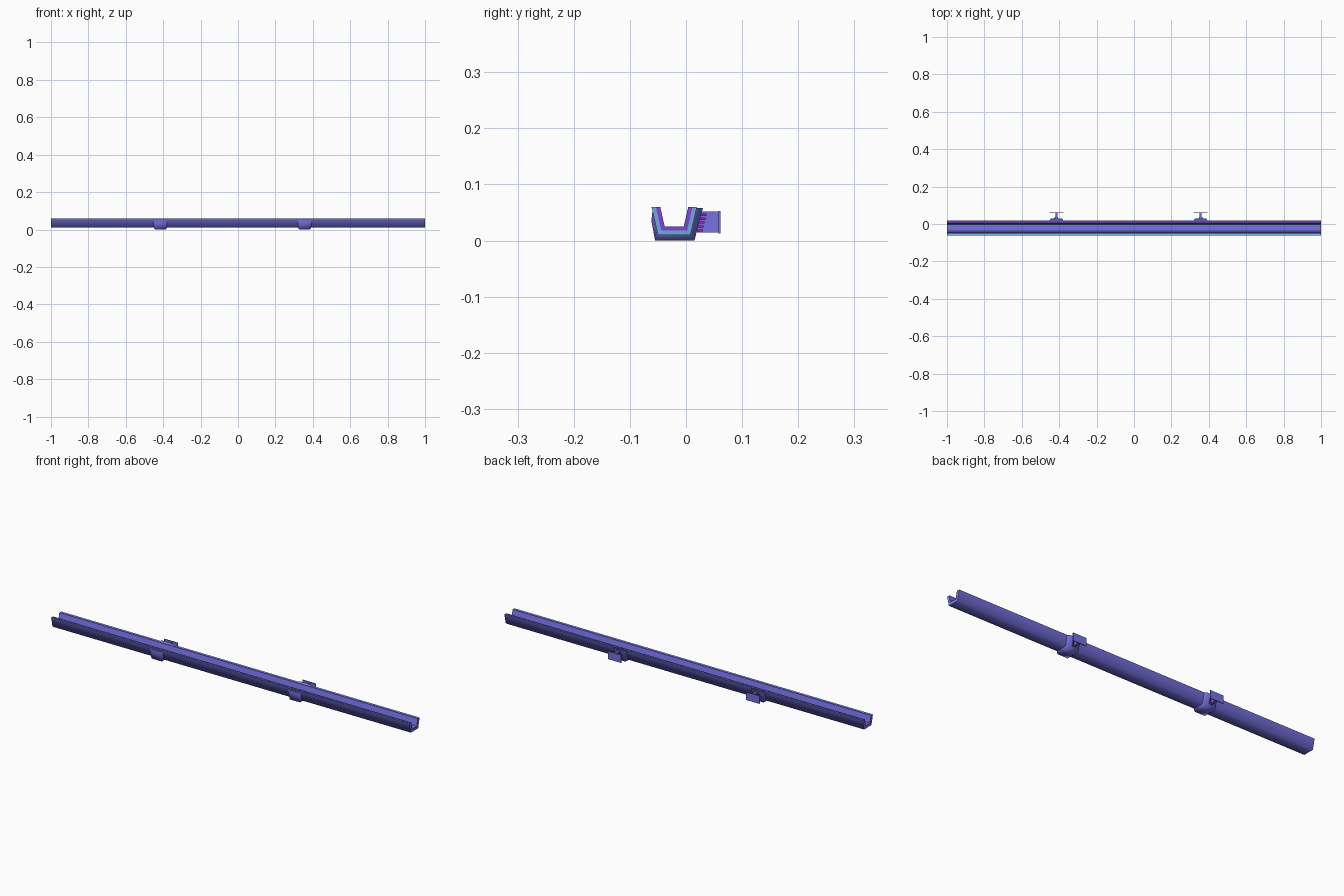
import bpy, bmesh, math

if "Cube" in bpy.data.objects:
    bpy.data.objects.remove(bpy.data.objects["Cube"])


def material(name, rgb):
    m = bpy.data.materials.new(name)
    m.diffuse_color = (*rgb, 1)
    m.use_nodes = True
    m.node_tree.nodes["Principled BSDF"].inputs["Base Color"].default_value = m.diffuse_color
    return m


BLUE = material("violet_blue", (0.18, 0.165, 0.75))
LIGHT = material("light_blue", (0.165, 0.40, 0.71))
PURPLE = material("purple", (0.22, 0.057, 0.71))
MAGENTA = material("magenta", (0.30, 0.02, 0.37))


def finish(bm, name, mats, rule=None):
    bmesh.ops.recalc_face_normals(bm, faces=bm.faces)
    bm.normal_update()
    if rule:
        for f in bm.faces:
            f.material_index = int(rule(f))
    me = bpy.data.meshes.new(name)
    bm.to_mesh(me)
    bm.free()
    for m in mats:
        me.materials.append(m)
    ob = bpy.data.objects.new(name, me)
    bpy.context.collection.objects.link(ob)
    return ob


def channel(name, outer, inner, cx, half_out, half_in, mats, rule=None, smooth=80):
    """Open U channel between two matching (y, z) profiles, run along x."""
    bm = bmesh.new()
    rows = []
    for prof, half in ((outer, half_out), (inner, half_in)):
        for side in (-1, 1):
            rows.append([bm.verts.new((cx + side * half, y, z)) for y, z in prof])
    ring = (rows[0], rows[1], rows[3], rows[2])
    for k in range(4):
        a, b = ring[k], ring[(k + 1) % 4]
        for i in range(len(a) - 1):
            bm.faces.new((a[i], a[i + 1], b[i + 1], b[i]))
    for i in (0, -1):
        bm.faces.new([r[i] for r in ring])
    ob = finish(bm, name, mats, rule)
    # Soft shading around the bends, crisp cut ends
    bpy.ops.object.select_all(action='DESELECT')
    ob.select_set(True)
    bpy.context.view_layer.objects.active = ob
    bpy.ops.object.shade_smooth_by_angle(angle=math.radians(smooth))
    return ob


def box(name, x, y, z, mats, rule=None):
    bm = bmesh.new()
    bmesh.ops.create_cube(bm, size=1)
    for v in bm.verts:
        for i, (lo, hi) in enumerate((x, y, z)):
            v.co[i] = lo if v.co[i] < 0 else hi
    return finish(bm, name, mats, rule)


def cut_end_or_rim(f):
    return abs(f.normal.x) > 0.9 or (f.normal.z > 0.9 and f.calc_center_median().z > 0.055)


# Gutter: outer shell and inner lining
outer = [(-0.0615, 0.06), (-0.050, 0.010), (0.008, 0.010), (0.0195, 0.06)]
middle = [(-0.0535, 0.06), (-0.044, 0.018), (0.002, 0.018), (0.0115, 0.06)]
inner = [(-0.046, 0.06), (-0.038, 0.025), (-0.004, 0.025), (0.004, 0.06)]
channel("gutter_shell", outer, middle, 0, 1.0, 1.0, [BLUE, LIGHT], cut_end_or_rim)
channel("gutter_lining", middle, inner, 0, 1.0, 1.0, [BLUE, PURPLE], cut_end_or_rim, 30)

# Brackets: cradle under the gutter plus wall mount behind it
cradle_out = [(-0.0605, 0.050), (-0.0615, 0.034), (-0.055, 0.0), (0.015, 0.0), (0.030, 0.058)]
cradle_in = [(-0.0585, 0.050), (-0.0548, 0.034), (-0.049, 0.012), (0.007, 0.012), (0.0185, 0.058)]
for tag, cx in (("left", -0.415), ("right", 0.356)):
    channel("cradle_" + tag, cradle_out, cradle_in, cx, 0.029, 0.037, [BLUE])
    box("stem_" + tag, (cx - 0.006, cx + 0.006), (0.020, 0.058), (0.014, 0.052), [BLUE])
    box("wall_plate_" + tag, (cx - 0.037, cx + 0.037), (0.0575, 0.0615), (0.013, 0.053),
        [BLUE, MAGENTA], lambda f: abs(f.normal.z) > 0.9)
    # Small toothed collar where the stem meets the cradle
    for i in range(5):
        z = 0.016 + i * 0.007
        y = 0.022 + i * 0.0016
        box(f"stem_tooth_{tag}_{i + 1}", (cx - 0.009, cx + 0.009),
            (y - 0.004, y + 0.008), (z, z + 0.004), [MAGENTA])
